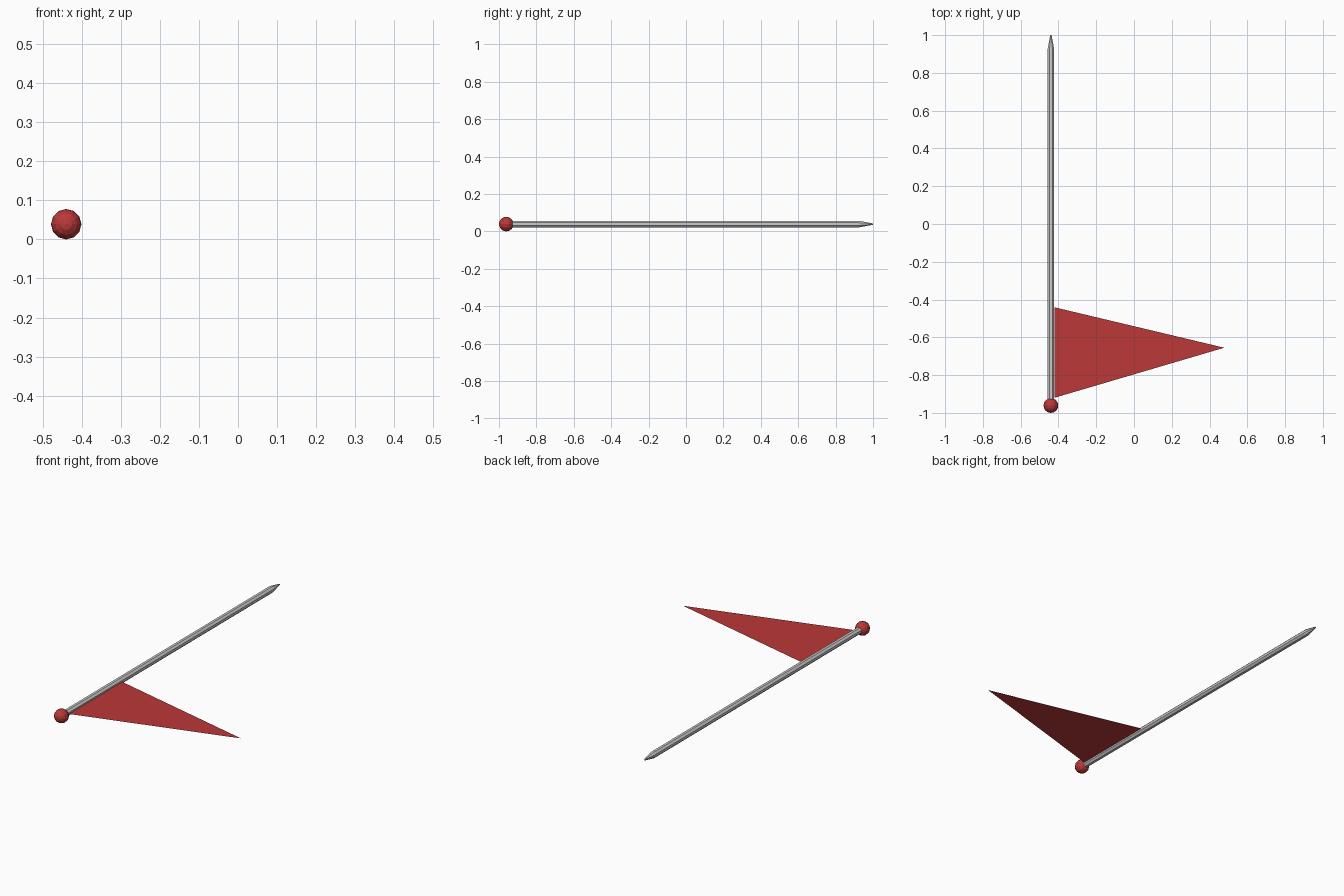
import bpy
import bmesh
import math
from mathutils import Matrix, Vector

cube = bpy.data.objects.get("Cube")
if cube:
    bpy.data.objects.remove(cube, do_unlink=True)

POLE_X, AXIS_Z = -0.44, 0.039
POLE_R, BALL_R = 0.019, 0.039
BALL_Y, SHOULDER_Y, TIP_Y = -0.961, 0.925, 1.0

red = bpy.data.materials.new("red")
red.use_nodes = True
red.diffuse_color = (0.5, 0.04, 0.04, 1)
red.node_tree.nodes["Principled BSDF"].inputs["Base Color"].default_value = red.diffuse_color


def add_object(name, bm, material=None):
    mesh = bpy.data.meshes.new(name)
    bm.to_mesh(mesh)
    bm.free()
    if material:
        mesh.materials.append(material)
    obj = bpy.data.objects.new(name, mesh)
    bpy.context.collection.objects.link(obj)
    return obj


def along_y(y):
    """Place a z-axis primitive on the pole line, pointing to +y."""
    return Matrix.Translation((POLE_X, y, AXIS_Z)) @ Matrix.Rotation(-math.pi / 2, 4, 'X')


# Pole: octagonal shaft with its end extruded into a blunt point
bm = bmesh.new()
bmesh.ops.create_cone(bm, cap_ends=True, segments=8, radius1=POLE_R, radius2=POLE_R,
                      depth=SHOULDER_Y - BALL_Y,
                      matrix=along_y((SHOULDER_Y + BALL_Y) / 2) @ Matrix.Rotation(math.pi / 8, 4, 'Z'))
end = max(bm.faces, key=lambda f: f.calc_center_median().y)
tip = bmesh.ops.extrude_discrete_faces(bm, faces=[end])["faces"][0]
centre = Vector((POLE_X, SHOULDER_Y, AXIS_Z))
bmesh.ops.scale(bm, vec=(0.2, 1, 0.2), verts=tip.verts, space=Matrix.Translation(-centre))
bmesh.ops.translate(bm, vec=(0, TIP_Y - SHOULDER_Y, 0), verts=tip.verts)
add_object("pole", bm)

# Ball finial
bm = bmesh.new()
bmesh.ops.create_uvsphere(bm, u_segments=12, v_segments=8, radius=BALL_R, matrix=along_y(BALL_Y))
add_object("ball_finial", bm, red)

# Pennant: single flat triangle fixed to the pole
bm = bmesh.new()
corners = [(-0.421, -0.92), (0.478, -0.655), (-0.421, -0.441)]
bm.faces.new([bm.verts.new((x, y, AXIS_Z)) for x, y in corners])
add_object("pennant", bm, red)
